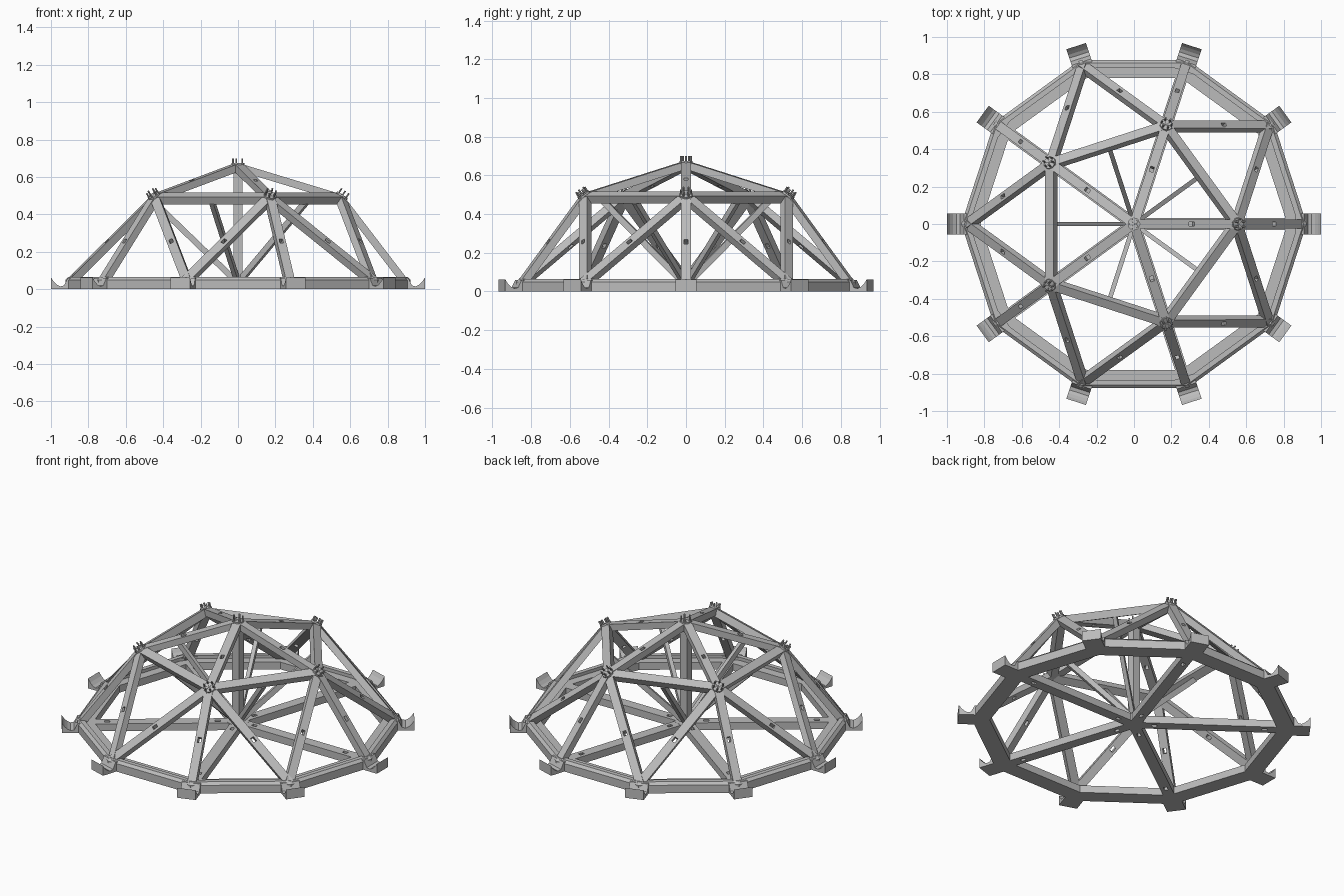
import bpy, bmesh, math
from mathutils import Vector, Matrix

if "Cube" in bpy.data.objects:
    bpy.data.objects.remove(bpy.data.objects["Cube"], do_unlink=True)

GREY = (0.5, 0.5, 0.5, 1)
mat = bpy.data.materials.new("plain grey")
mat.use_nodes = True
mat.diffuse_color = GREY
mat.node_tree.nodes["Principled BSDF"].inputs["Base Color"].default_value = GREY

CENTRE = Vector((0, 0, -0.307))  # centre of the dome's sphere
UP = Vector((0, 0, 1))


def finish(bm, name):
    bmesh.ops.recalc_face_normals(bm, faces=bm.faces)
    me = bpy.data.meshes.new(name)
    bm.to_mesh(me)
    bm.free()
    me.materials.append(mat)
    ob = bpy.data.objects.new(name, me)
    bpy.context.collection.objects.link(ob)
    return ob


def polar(r, step, z):
    a = math.radians(36 * step)
    return Vector((r * math.cos(a), r * math.sin(a), z))


def loft(bm, rings, closed):
    """Join rings of points with quads; cap the ends unless closed."""
    vs = [[bm.verts.new(p) for p in ring] for ring in rings]
    n = len(vs[0])
    for i in range(len(vs) if closed else len(vs) - 1):
        a, b = vs[i], vs[(i + 1) % len(vs)]
        for k in range(n):
            m = (k + 1) % n
            bm.faces.new((a[k], a[m], b[m], b[k]))
    if not closed:
        bm.faces.new(vs[0])
        bm.faces.new(vs[-1])


def beam(bm, a, b, width, depth, up=None, hole=None):
    """Bar whose outer face runs from a to b, optionally with a slot through it."""
    d = (b - a).normalized()
    if up is None:
        up = (a + b) / 2 - CENTRE
    side = d.cross(up).normalized()
    out = side.cross(d).normalized()
    length = (b - a).length

    def rect(lo, hi, w, h):
        return [a + d * x + side * y - out * h
                for x, y in ((lo, -w), (hi, -w), (hi, w), (lo, w))]
    w = width / 2
    if hole is None:
        loft(bm, [rect(0, length, w, 0), rect(0, length, w, depth)], False)
    else:
        lo, hi = hole * length - 0.015, hole * length + 0.015
        loft(bm, [rect(0, length, w, 0), rect(lo, hi, 0.01, 0),
                  rect(lo, hi, 0.01, depth), rect(0, length, w, depth)], True)


def cylinder(bm, base, axis, radius, length, sides):
    rot = UP.rotation_difference(axis).to_matrix().to_4x4()
    m = Matrix.Translation(base + axis * length / 2) @ rot
    bmesh.ops.create_cone(bm, cap_ends=True, segments=sides, radius1=radius,
                          radius2=radius, depth=length, matrix=m)


apex = Vector((0, 0, 0.675))
upper = [polar(0.56, 2 * k, 0.505) for k in range(5)]
lower = [polar(0.905, j, 0.055) for j in range(10)]

# Dome struts
bm = bmesh.new()
for p in upper:
    beam(bm, apex, p, 0.05, 0.04, hole=0.55)
finish(bm, "roof_struts")

bm = bmesh.new()
for k in range(5):
    beam(bm, upper[k], upper[(k + 1) % 5], 0.05, 0.045)
finish(bm, "upper_ring_struts")

bm = bmesh.new()
for k in range(5):
    for j in (-1, 0, 1):
        beam(bm, upper[k], lower[(2 * k + j) % 10], 0.05, 0.04, hole=0.55)
finish(bm, "wall_struts")

# Joints with their pins
hubs, pins = bmesh.new(), bmesh.new()
for node in [apex] + upper:
    axis = (node - CENTRE).normalized()
    count = 5 if node is apex else 6
    cylinder(hubs, node - axis * 0.045, axis, 0.034, 0.044, 12)
    across = UP.cross(node).normalized() if node is not apex else Vector((0, 1, 0))
    along = across.cross(axis)
    for i in range(count):
        a = math.tau * (i + 0.5) / count
        spot = node + 0.027 * (along * math.cos(a) + across * math.sin(a))
        cylinder(pins, spot - axis * 0.02, axis, 0.005, 0.045, 6)
finish(hubs, "joints")
finish(pins, "joint_pins")

# Ten-sided base ring with an inner flange
profile = [(0.78, 0), (0.878, 0), (0.878, 0.05), (0.862, 0.065),
           (0.835, 0.065), (0.835, 0.045), (0.78, 0.045)]
bm = bmesh.new()
loft(bm, [[polar(r / math.cos(math.pi / 10), j, z) for r, z in profile]
          for j in range(10)], True)
finish(bm, "base_ring")

# Feet with a curved ramp
profile = [(0.86, 0), (1, 0), (1, 0.062), (0.985, 0.04),
           (0.968, 0.024), (0.95, 0.015), (0.93, 0.02), (0.91, 0.06), (0.86, 0.06)]
bm = bmesh.new()
for j in range(10):
    side = polar(1, j + 2.5, 0)
    loft(bm, [[polar(r, j, z) + side * s for r, z in profile]
              for s in (-0.055, 0.055)], False)
finish(bm, "feet")

# Floor spokes and hub
bm = bmesh.new()
for k in range(5):
    inner, middle, outer = (polar(r, 2 * k, 0.045) for r in (0.02, 0.45, 0.84))
    beam(bm, inner, middle, 0.065, 0.045, up=UP, hole=0.22)
    beam(bm, middle, outer, 0.065, 0.045, up=UP, hole=0.75)
finish(bm, "floor_spokes")

bm = bmesh.new()
cylinder(bm, Vector((0, 0, 0)), UP, 0.065, 0.046, 10)
finish(bm, "floor_hub")

# Centre post and slanting braces
bm = bmesh.new()
beam(bm, Vector((0.025, 0, 0.02)), Vector((0.025, 0, 0.65)), 0.05, 0.05,
     up=Vector((1, 0, 0)))
finish(bm, "centre_post")

bm = bmesh.new()
for k in range(5):
    mid = (upper[k] + upper[(k + 1) % 5]) / 2
    beam(bm, Vector((0, 0, 0.055)), mid * 0.96 - UP * 0.01, 0.024, 0.032, up=UP)
finish(bm, "braces")
